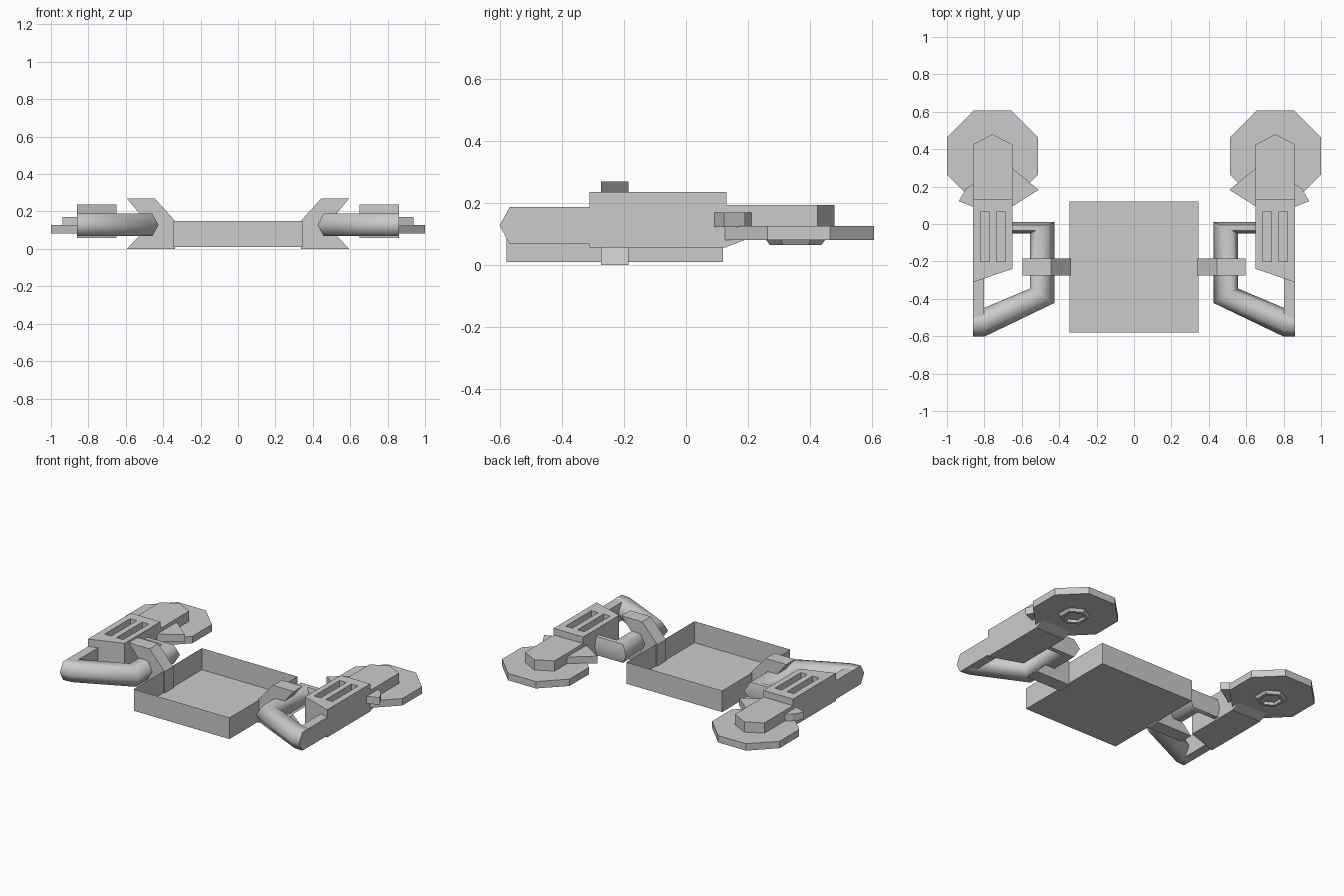
import bpy, bmesh
from math import pi, cos, sin

if "Cube" in bpy.data.objects:
    bpy.data.objects.remove(bpy.data.objects["Cube"])


def add_object(name, bm, mirror=True):
    bmesh.ops.recalc_face_normals(bm, faces=bm.faces)
    mesh = bpy.data.meshes.new(name)
    bm.to_mesh(mesh)
    bm.free()
    ob = bpy.data.objects.new(name, mesh)
    bpy.context.collection.objects.link(ob)
    if mirror:
        ob.modifiers.new("Mirror", "MIRROR").use_mirror_merge = False
    return ob


def prism(name, outline, lo, hi, axis="z", mirror=True):
    """Extrude a 2D outline between lo and hi along an axis."""
    place = {"x": lambda a, b, d: (d, a, b),
             "y": lambda a, b, d: (a, d, b),
             "z": lambda a, b, d: (a, b, d)}[axis]
    bm = bmesh.new()
    face = bm.faces.new([bm.verts.new(place(a, b, lo)) for a, b in outline])
    top = bmesh.ops.extrude_face_region(bm, geom=[face])["geom"]
    shift = place(0, 0, hi - lo)
    bmesh.ops.translate(bm, vec=shift, verts=[v for v in top if isinstance(v, bmesh.types.BMVert)])
    if face.is_valid and len(bm.faces) == len(outline) + 1:
        bm.faces.new(list(face.verts))
    return add_object(name, bm, mirror)


def rect(x0, x1, y0, y1):
    return [(x0, y0), (x1, y0), (x1, y1), (x0, y1)]


def bridge(bm, rings, closed=False):
    n = len(rings[0])
    pairs = zip(rings, rings[1:] + rings[:1]) if closed else zip(rings, rings[1:])
    for a, b in pairs:
        for i in range(n):
            bm.faces.new((a[i], a[(i + 1) % n], b[(i + 1) % n], b[i]))


# Open tray made of single-sided sheets
bm = bmesh.new()
rings = [[bm.verts.new((x, y, z)) for x, y in rect(-0.345, 0.345, -0.58, 0.12)] for z in (0.01, 0.15)]
bridge(bm, rings)
bm.faces.new(rings[0])
add_object("tray", bm, mirror=False)

# Claw clips on the tray sides
claw = [(0.337, 0.0), (0.595, 0.0), (0.528, 0.068), (0.475, 0.068), (0.425, 0.128),
        (0.475, 0.19), (0.528, 0.19), (0.595, 0.27), (0.445, 0.27), (0.337, 0.15)]
prism("claw_clip", claw, -0.275, -0.185, "y")

# Hexagonal guard tube: outer and inner point of each mitre section
sections = [((0.68, 0.01), (0.68, -0.05)), ((0.425, 0.01), (0.556, -0.05)),
            ((0.425, -0.422), (0.556, -0.345)), ((0.80, -0.602), (0.805, -0.45)),
            ((0.862, -0.602), (0.862, -0.47))]
bm = bmesh.new()
rings = []
for (ox, oy), (ix, iy) in sections:
    rings.append([bm.verts.new((ox + (ix - ox) * t, oy + (iy - oy) * t, 0.128 + dz))
                  for t, dz in ((0, 0), (.25, .06), (.75, .06), (1, 0), (.75, -.06), (.25, -.06))])
bridge(bm, rings)
bm.faces.new(rings[0])
bm.faces.new(rings[-1])
guard = add_object("guard_tube", bm)
bpy.context.view_layer.objects.active = guard
guard.select_set(True)
bpy.ops.object.shade_smooth_by_angle(angle=pi * 0.36)
guard.select_set(False)

# Bar joining the guard to the grip
prism("grip_tail", rect(0.803, 0.862, -0.52, -0.28), 0.068, 0.188)

# Grip block with two slots cut into its top
grip = prism("grip_block", [(0.65, 0.13), (0.65, -0.24), (0.862, -0.312), (0.862, 0.13)], 0.057, 0.237)
for i, x in enumerate((0.687, 0.773)):
    cutter = prism("slot_cutter", rect(x, x + 0.048, -0.20, 0.065), 0.15, 0.3, mirror=False)
    cutter.hide_render = True
    cutter.hide_set(True)
    cut = grip.modifiers.new("Slot", "BOOLEAN")
    cut.operation, cut.object, cut.solver = "DIFFERENCE", cutter, "EXACT"
    grip.modifiers.move(len(grip.modifiers) - 1, i)

# Sloped underside between grip and disc
prism("grip_wedge", [(0.125, 0.057), (0.2, 0.085), (0.125, 0.1)], 0.65, 0.862, "x")

# Pointed neck plate over the disc
prism("neck_plate", [(0.65, 0.12), (0.862, 0.12), (0.862, 0.425), (0.757, 0.48), (0.65, 0.425)], 0.12, 0.194)

# Octagonal disc
R = 0.243 / cos(pi / 8)
prism("end_disc", [(0.757 + R * cos(pi / 8 + k * pi / 4), 0.364 + R * sin(pi / 8 + k * pi / 4))
                   for k in range(8)], 0.082, 0.127)

# Hexagonal ring under the disc
bm = bmesh.new()
rings = [[bm.verts.new((0.757 + r * cos(pi / 6 + k * pi / 3), 0.354 + r * sin(pi / 6 + k * pi / 3), z))
          for k in range(6)] for r, z in ((0.098, 0.085), (0.083, 0.065), (0.063, 0.065), (0.058, 0.085))]
bridge(bm, rings, closed=True)
add_object("disc_ring", bm)

# Fins either side of the neck
prism("inner_fin", [(0.66, 0.305), (0.51, 0.183), (0.66, 0.088)], 0.123, 0.17)
prism("outer_fin", [(0.85, 0.22), (0.90, 0.187), (0.937, 0.122), (0.85, 0.088)], 0.123, 0.17)
